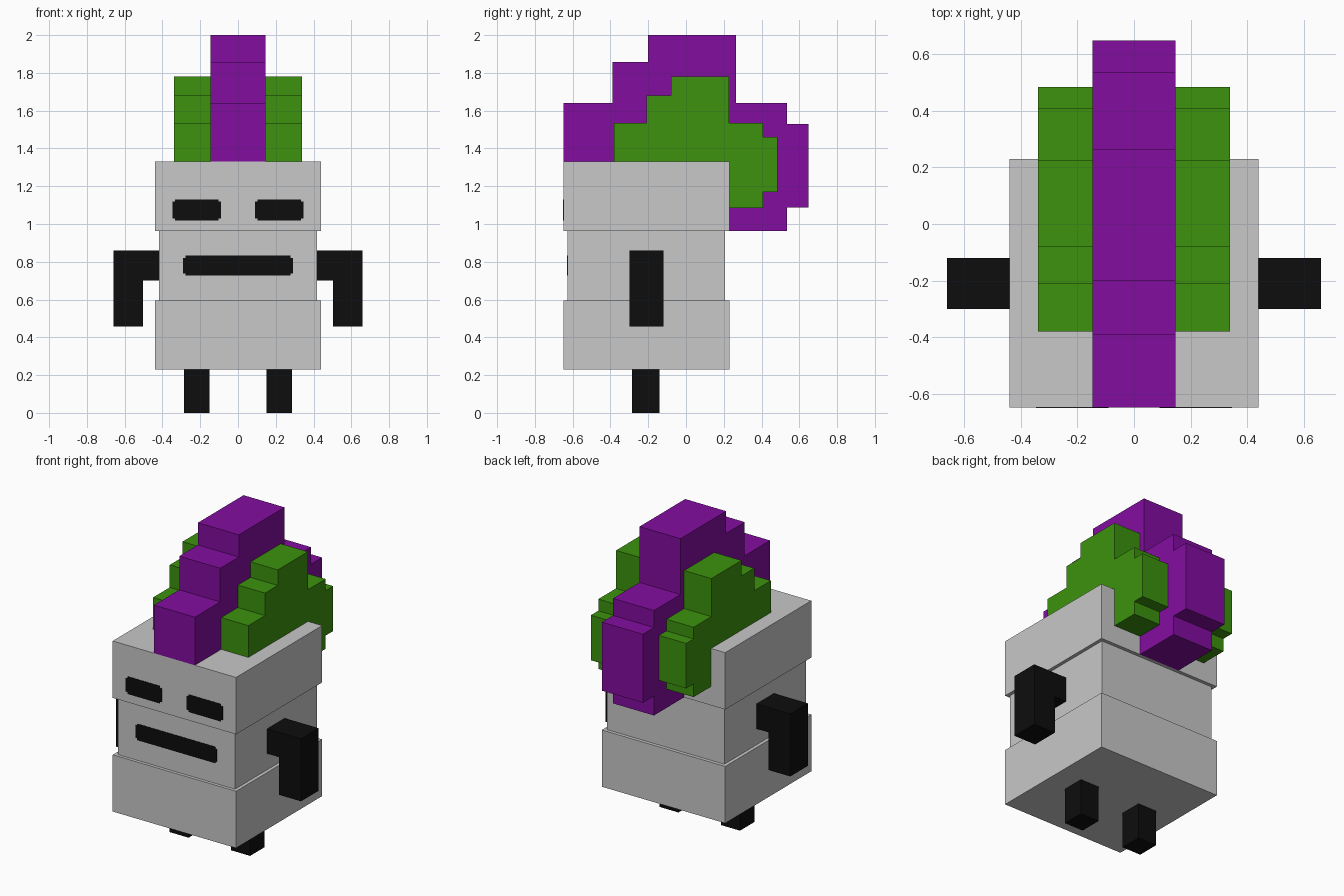
import bpy, bmesh

if "Cube" in bpy.data.objects:
    bpy.data.objects.remove(bpy.data.objects["Cube"])


def material(name, rgb):
    m = bpy.data.materials.new(name)
    m.diffuse_color = (*rgb, 1.0)
    m.use_nodes = True
    m.node_tree.nodes["Principled BSDF"].inputs["Base Color"].default_value = m.diffuse_color
    return m


GREY = material("light grey", (0.578, 0.578, 0.578))
BLACK = material("black", (0.004, 0.004, 0.004))
PURPLE = material("purple", (0.227, 0.004, 0.352))
GREEN = material("green", (0.045, 0.287, 0.004))


def prism(name, mat, outline, axis, lo, hi):
    """Extrude a 2D outline (h, z) along x or y from lo to hi."""
    bm = bmesh.new()
    place = (lambda h, z: (lo, h, z)) if axis == "x" else (lambda h, z: (h, lo, z))
    face = bm.faces.new([bm.verts.new(place(h, z)) for h, z in outline])
    out = bmesh.ops.extrude_face_region(bm, geom=[face])
    moved = [v for v in out["geom"] if isinstance(v, bmesh.types.BMVert)]
    step = (hi - lo, 0, 0) if axis == "x" else (0, hi - lo, 0)
    bmesh.ops.translate(bm, verts=moved, vec=step)
    bmesh.ops.recalc_face_normals(bm, faces=bm.faces)
    mesh = bpy.data.meshes.new(name)
    bm.to_mesh(mesh)
    bm.free()
    mesh.materials.append(mat)
    ob = bpy.data.objects.new(name, mesh)
    bpy.context.collection.objects.link(ob)
    return ob


def box(name, mat, x, y, z):
    return prism(name, mat, [(x[0], z[0]), (x[1], z[0]), (x[1], z[1]), (x[0], z[1])], "y", *y)


def mirrored(ob):
    ob.modifiers.new("mirror", "MIRROR").use_axis = (True, False, False)


def plate(name, x, z, y):
    """Thin face plate with small stepped corners."""
    (a, b), (c, d), n = x, z, 0.012
    pts = [(a + n, c), (b - n, c), (b - n, c + n), (b, c + n), (b, d - n), (b - n, d - n),
           (b - n, d), (a + n, d), (a + n, d - n), (a, d - n), (a, c + n), (a + n, c + n)]
    return prism(name, BLACK, pts, "y", y - 0.003, y + 0.002)


# Stacked body blocks
box("head", GREY, (-0.44, 0.44), (-0.648, 0.229), (0.963, 1.33))
box("torso", GREY, (-0.418, 0.418), (-0.628, 0.207), (0.596, 0.963))
box("hips", GREY, (-0.44, 0.44), (-0.648, 0.229), (0.23, 0.596))

# Eyes and mouth
mirrored(plate("eye", (0.09, 0.346), (1.018, 1.13), -0.648))
plate("mouth", (-0.29, 0.29), (0.727, 0.832), -0.628)

# Bent arms and short legs
arm = [(0.418, 0.70), (0.418, 0.86), (0.66, 0.86), (0.66, 0.457), (0.503, 0.457), (0.503, 0.70)]
mirrored(prism("arm", BLACK, arm, "y", -0.30, -0.12))
mirrored(box("leg", BLACK, (0.152, 0.287), (-0.286, -0.14), (0.0, 0.23)))

# Stepped crest running over the head and down the back
crest = [(-0.648, 1.33), (-0.648, 1.64), (-0.39, 1.64), (-0.39, 1.857), (-0.2, 1.857),
         (-0.2, 2.0), (0.265, 2.0), (0.265, 1.64), (0.535, 1.64), (0.535, 1.53),
         (0.648, 1.53), (0.648, 1.088), (0.535, 1.088), (0.535, 0.963), (0.229, 0.963),
         (0.229, 1.33)]
prism("crest", PURPLE, crest, "x", -0.146, 0.146)

# Lower stepped side crests
side = [(-0.38, 1.33), (-0.38, 1.535), (-0.21, 1.535), (-0.21, 1.68), (-0.08, 1.68),
        (-0.08, 1.78), (0.227, 1.78), (0.227, 1.535), (0.408, 1.535), (0.408, 1.46),
        (0.484, 1.46), (0.484, 1.17), (0.408, 1.17), (0.408, 1.085), (0.229, 1.085),
        (0.229, 1.33)]
mirrored(prism("side_crest", GREEN, side, "x", 0.146, 0.34))
